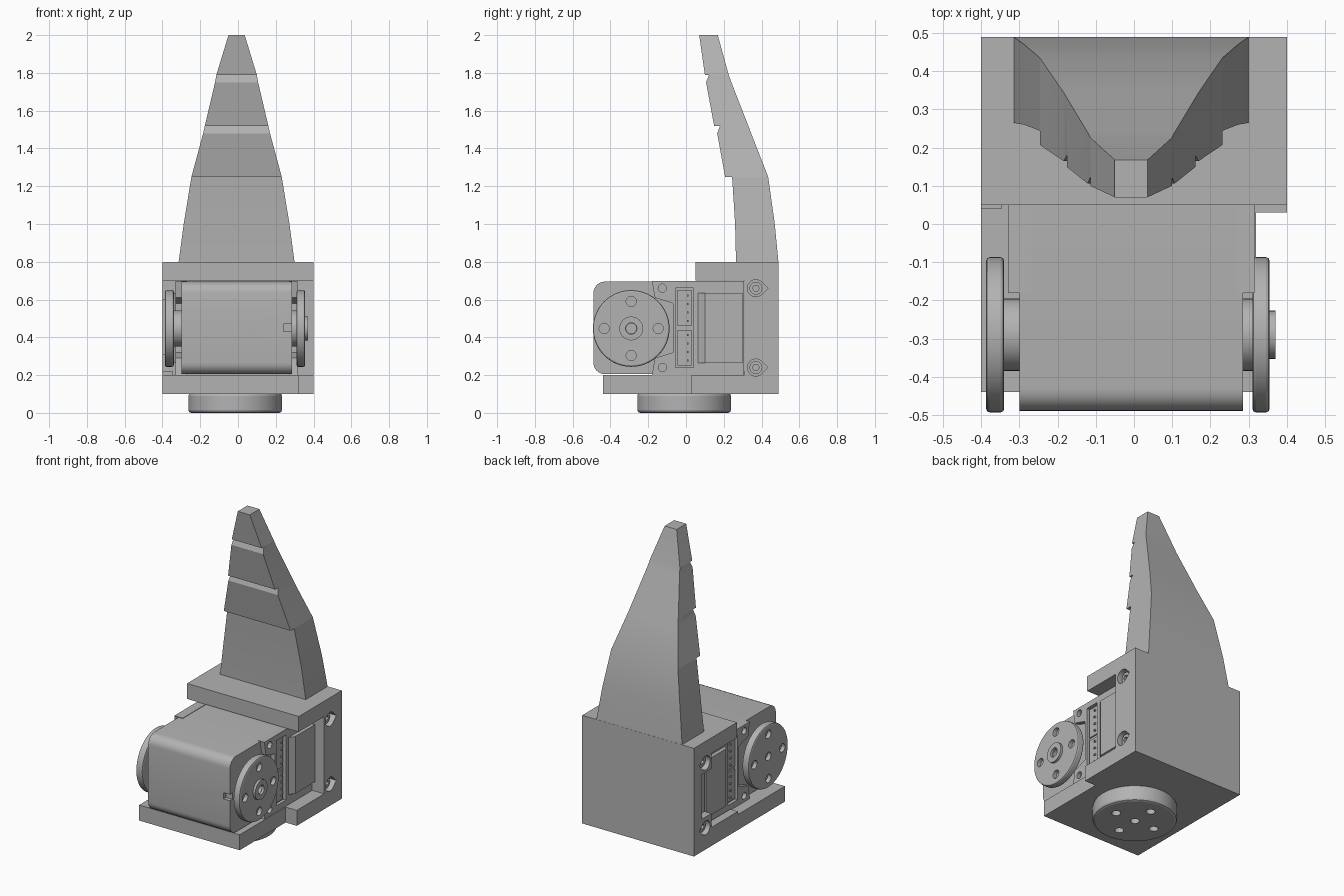
import bpy, bmesh, math
from mathutils import Matrix, Vector

cube = bpy.data.objects.get("Cube")
if cube:
    bpy.data.objects.remove(cube, do_unlink=True)

grey = bpy.data.materials.new("plain_grey")
grey.use_nodes = True
grey.diffuse_color = (0.45, 0.45, 0.45, 1)
grey.node_tree.nodes["Principled BSDF"].inputs["Base Color"].default_value = grey.diffuse_color


def add_prism(bm, profile, x0, x1):
    """Extrude a (y, z) profile along x."""
    face = bm.faces.new([bm.verts.new((x0, y, z)) for y, z in profile])
    out = bmesh.ops.extrude_face_region(bm, geom=[face])
    verts = [v for v in out["geom"] if isinstance(v, bmesh.types.BMVert)]
    bmesh.ops.translate(bm, verts=verts, vec=(x1 - x0, 0, 0))


def add_box(bm, x, y, z):
    add_prism(bm, [(y[0], z[0]), (y[1], z[0]), (y[1], z[1]), (y[0], z[1])], x[0], x[1])


def add_cylinder(bm, centre, radius, depth, axis="X", sides=32):
    turn = Matrix.Rotation(math.pi / 2, 4, "Y") if axis == "X" else Matrix()
    bmesh.ops.create_cone(bm, cap_ends=True, segments=sides, radius1=radius, radius2=radius,
                          depth=depth, matrix=Matrix.Translation(centre) @ turn)


def finish(name, bm, smooth=True):
    bmesh.ops.recalc_face_normals(bm, faces=bm.faces)
    mesh = bpy.data.meshes.new(name)
    bm.to_mesh(mesh)
    bm.free()
    mesh.materials.append(grey)
    obj = bpy.data.objects.new(name, mesh)
    bpy.context.collection.objects.link(obj)
    if smooth:
        select(obj)
        bpy.ops.object.shade_smooth_by_angle(angle=math.radians(30))
    return obj


def select(obj):
    bpy.ops.object.select_all(action="DESELECT")
    obj.select_set(True)
    bpy.context.view_layer.objects.active = obj


def bevel(obj, width, segments=2):
    mod = obj.modifiers.new("edge", "BEVEL")
    mod.width, mod.segments, mod.angle_limit = width, segments, math.radians(50)
    select(obj)
    bpy.ops.object.modifier_apply(modifier=mod.name)


def carve(obj, bm):
    cutter = finish("cutter", bm, False)
    cutter.hide_render = True
    mod = obj.modifiers.new("carve", "BOOLEAN")
    mod.operation, mod.solver, mod.object = "DIFFERENCE", "EXACT", cutter
    select(obj)
    bpy.ops.object.modifier_apply(modifier=mod.name)
    bpy.data.objects.remove(cutter, do_unlink=True)
    bpy.ops.object.shade_smooth_by_angle(angle=math.radians(30))


# C-shaped bracket with a cut corner, teardrop screw pockets and a cable pocket
bm = bmesh.new()
add_prism(bm, [(-.44, .1), (.49, .1), (.49, .8), (.05, .8), (.05, .7),
               (.31, .7), (.31, .2), (-.44, .2)], -.4, .4)
bracket = finish("bracket", bm, False)
bm = bmesh.new()
add_box(bm, (.32, .5), (-.6, .03), (.05, .25))
add_box(bm, (-.5, -.35), (.25, .41), (.31, .6))
SCREW_Z = (.24, .66)
for z in SCREW_Z:
    arc = [math.radians(45 + 270 * i / 18) for i in range(19)]
    drop = [(.37 + .045 * math.cos(a), z + .045 * math.sin(a)) for a in arc]
    drop.append((.37 + .045 * math.sqrt(2), z))
    for s in (-1, 1):
        add_prism(bm, drop, s * .35, s * .45)
carve(bracket, bm)

# Screws sunk in the pockets
for side, s in (("right", -1), ("left", 1)):
    for level, z in zip(("lower", "upper"), SCREW_Z):
        bm = bmesh.new()
        add_cylinder(bm, (s * .355, .37, z), .034, .04)
        screw = finish(f"{side}_{level}_screw", bm)
        bm = bmesh.new()
        add_cylinder(bm, (s * .375, .37, z), .018, .03, sides=6)
        carve(screw, bm)

# Low sill along the right edge of the bracket floor
bm = bmesh.new()
add_box(bm, (-.4, -.345), (.04, .315), (.195, .22))
finish("floor_sill", bm, False)

# Tapered stepped finger: height, half width, front y, back y
levels = [(.79, .308, .265, .49), (1.0, .28, .26, .47), (1.25, .239, .244, .435),
          (1.25, .239, .207, .435), (1.48, .177, .165, .345), (1.52, .168, .18, .33),
          (1.52, .168, .149, .33), (1.75, .114, .106, .24), (1.79, .107, .122, .226),
          (1.79, .107, .10, .226), (2.0, .043, .07, .168)]
bm = bmesh.new()
rings = [[bm.verts.new((x - .0075, y, z)) for x, y in ((-w, f), (w, f), (w, b), (-w, b))]
         for z, w, f, b in levels]
for low, high in zip(rings, rings[1:]):
    for i in range(4):
        j = (i + 1) % 4
        bm.faces.new((low[i], low[j], high[j], high[i]))
bm.faces.new(rings[0])
bm.faces.new(rings[-1])
bmesh.ops.remove_doubles(bm, verts=bm.verts, dist=.0001)
finish("finger", bm)

# Motor case with rounded front edges and a small slot
bm = bmesh.new()
corner = [(-.43 - .06 * math.cos(a), .635 + .06 * math.sin(a))
          for a in [math.radians(15 * i) for i in range(7)]]
lower = [(y, .9 - z) for y, z in reversed(corner)]
add_prism(bm, corner + [(.305, .695), (.305, .205)] + lower, -.3, .285)
case = finish("motor_case", bm)
bm = bmesh.new()
add_box(bm, (.24, .3), (-.52, -.465), (.43, .47))
carve(case, bm)

# Side fittings on the motor case
EAR_Z = (.24, .66)
for side, s, skin in (("right", -1, .33), ("left", 1, .315)):
    # Raised side plate whose two ears hold screws
    bm = bmesh.new()
    add_prism(bm, [(-.18, .2), (.308, .2), (.308, .698), (-.18, .698), (-.165, .61),
                   (-.07, .58), (-.07, .32), (-.165, .29)], s * .27, s * skin)
    plate = finish(side + "_side_plate", bm, False)
    bm = bmesh.new()
    for z in EAR_Z:
        add_cylinder(bm, (s * skin, -.125, z), .022, .05, sides=20)
    add_box(bm, (s * (skin - .02), s * (skin + .02)), (-.055, .04), (.24, .66))
    carve(plate, bm)

    # Pin sockets in the connector recess
    bm = bmesh.new()
    for middle in (.345, .555):
        add_box(bm, (s * (skin - .025), s * (skin - .012)), (-.045, .03),
                (middle - .095, middle + .095))
        for i in range(4):
            z = middle + (i - 1.5) * .045
            add_box(bm, (s * (skin - .02), s * (skin - .002)), (.004, .014), (z - .005, z + .005))
    finish(side + "_connector", bm, False)

    # Cover panel with one sloped edge
    bm = bmesh.new()
    add_box(bm, (s * (skin - .01), s * (skin + .025)), (.05, .3), (.265, .635))
    for v in bm.verts:
        if abs(v.co.x) > skin and v.co.y < .1:
            v.co.y += .05
    finish(side + "_cover_panel", bm, False)


def drill(obj, centre, axis, depth):
    """Cut a centre hole and four holes around it."""
    bm = bmesh.new()
    for i in range(5):
        a, r = i * math.pi / 2, (.143 if i < 4 else 0)
        u, v = r * math.cos(a), r * math.sin(a)
        offset = Vector((0, u, v)) if axis == "X" else Vector((u, v, 0))
        add_cylinder(bm, Vector(centre) + offset, .027, depth, axis, 20)
    carve(obj, bm)


# Side turning discs with their hubs
for side, s, inner, outer in (("right", -1, .34, .387), ("left", 1, .31, .355)):
    bm = bmesh.new()
    add_cylinder(bm, (s * (inner + outer) / 2, -.29, .447), .203, outer - inner, sides=64)
    disc = finish(side + "_disc", bm)
    bevel(disc, .009)
    drill(disc, (s * outer, -.29, .447), "X", .05)
    bm = bmesh.new()
    add_cylinder(bm, (s * (inner + .27) / 2, -.29, .447), .095, inner - .27 + .01)
    finish(side + "_hub", bm)

# Raised centre ring on the left disc
bm = bmesh.new()
add_cylinder(bm, (.36, -.29, .447), .063, .02)
ring = finish("left_centre_ring", bm)
bm = bmesh.new()
add_cylinder(bm, (.37, -.29, .447), .03, .05)
carve(ring, bm)

# Turning disc under the bracket
bm = bmesh.new()
add_cylinder(bm, (-.015, -.01, .0525), .248, .105, "Z", 64)
base = finish("base_disc", bm)
bevel(base, .015)
drill(base, (-.015, -.01, 0), "Z", .08)
